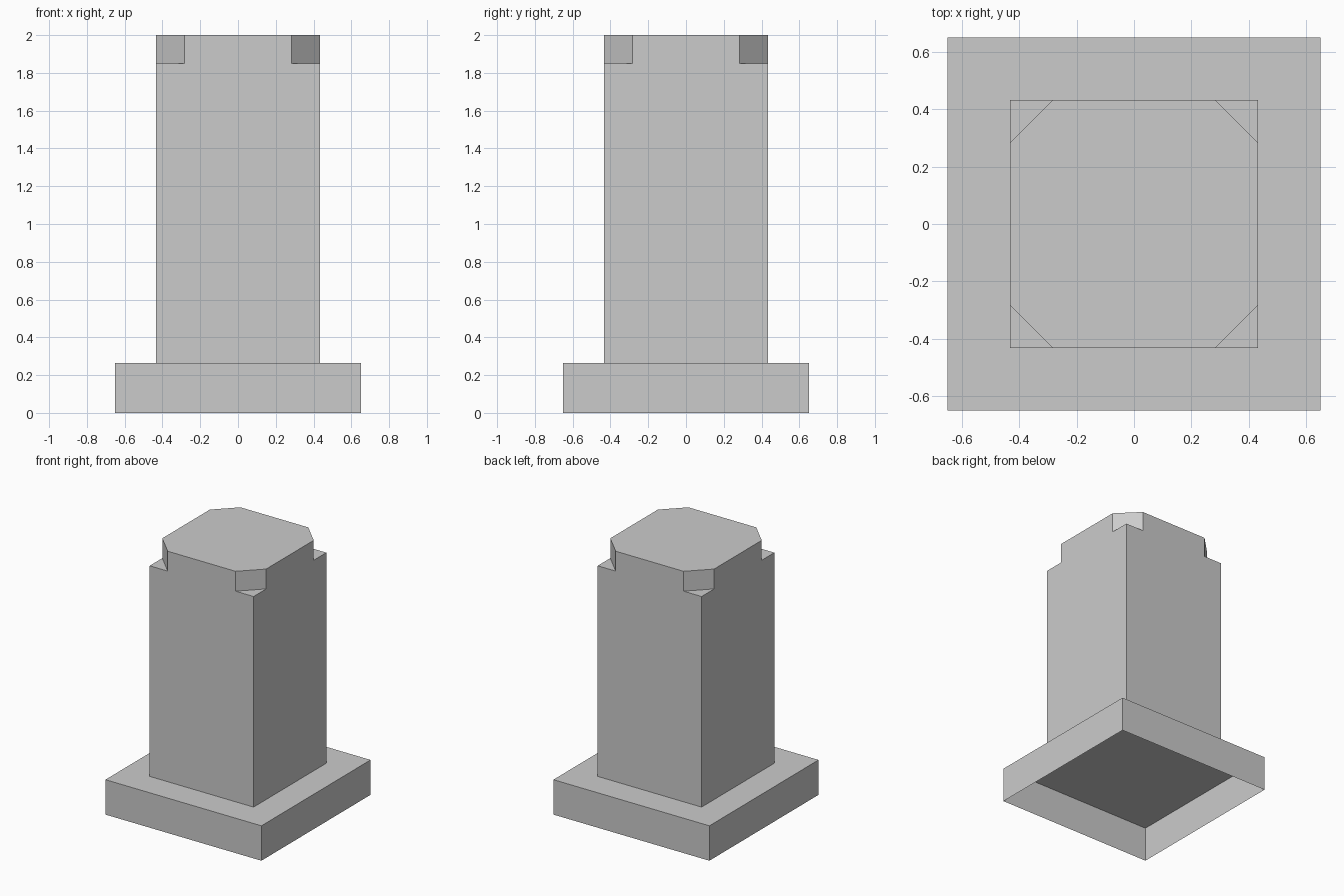
import bpy, bmesh
from mathutils import Matrix

if "Cube" in bpy.data.objects:
    bpy.data.objects.remove(bpy.data.objects["Cube"])

BASE_HALF, BASE_TOP = 0.65, 0.263
HALF, TOP, CUT = 0.433, 2.0, 0.15
LEDGE = TOP - CUT


def finish(bm, name):
    bmesh.ops.recalc_face_normals(bm, faces=bm.faces[:])
    mesh = bpy.data.meshes.new(name)
    bm.to_mesh(mesh)
    bm.free()
    obj = bpy.data.objects.new(name, mesh)
    bpy.context.collection.objects.link(obj)
    return obj


# Plinth: a thin shell, open underneath
bm = bmesh.new()
size = Matrix.Diagonal((2 * BASE_HALF, 2 * BASE_HALF, BASE_TOP, 1))
bmesh.ops.create_cube(bm, size=1,
                      matrix=Matrix.Translation((0, 0, BASE_TOP / 2)) @ size)
bottom = [f for f in bm.faces if f.calc_center_median().z < 0.001]
bmesh.ops.delete(bm, geom=bottom, context='FACES_ONLY')
finish(bm, "plinth")

# Pillar: square shaft with a diagonal notch at each top corner
bm = bmesh.new()
corners = []
for i in range(4):
    turn = Matrix.Rotation(i * 1.5707963267948966, 4, 'Z')
    inner = HALF - CUT
    points = {
        "foot": (HALF, HALF, BASE_TOP), "corner": (HALF, HALF, LEDGE),
        "a": (HALF, inner, LEDGE), "b": (inner, HALF, LEDGE),
        "a_top": (HALF, inner, TOP), "b_top": (inner, HALF, TOP),
    }
    corners.append({k: bm.verts.new(turn @ Matrix.Translation(p).translation)
                    for k, p in points.items()})

for i, c in enumerate(corners):
    n = corners[(i + 1) % 4]
    bm.faces.new((c["corner"], c["b"], c["a"]))                  # ledge
    bm.faces.new((c["a"], c["b"], c["b_top"], c["a_top"]))       # notch wall
    bm.faces.new((n["foot"], c["foot"], c["corner"], c["b"],     # shaft side
                  c["b_top"], n["a_top"], n["a"], n["corner"]))
bm.faces.new([c[k] for c in corners for k in ("a_top", "b_top")])  # top
# Open edge rests on the plinth; keep outward normals while it is closed
cap = bm.faces.new([c["foot"] for c in reversed(corners)])
bmesh.ops.recalc_face_normals(bm, faces=bm.faces[:])
bmesh.ops.delete(bm, geom=[cap], context='FACES_ONLY')
finish(bm, "pillar")
